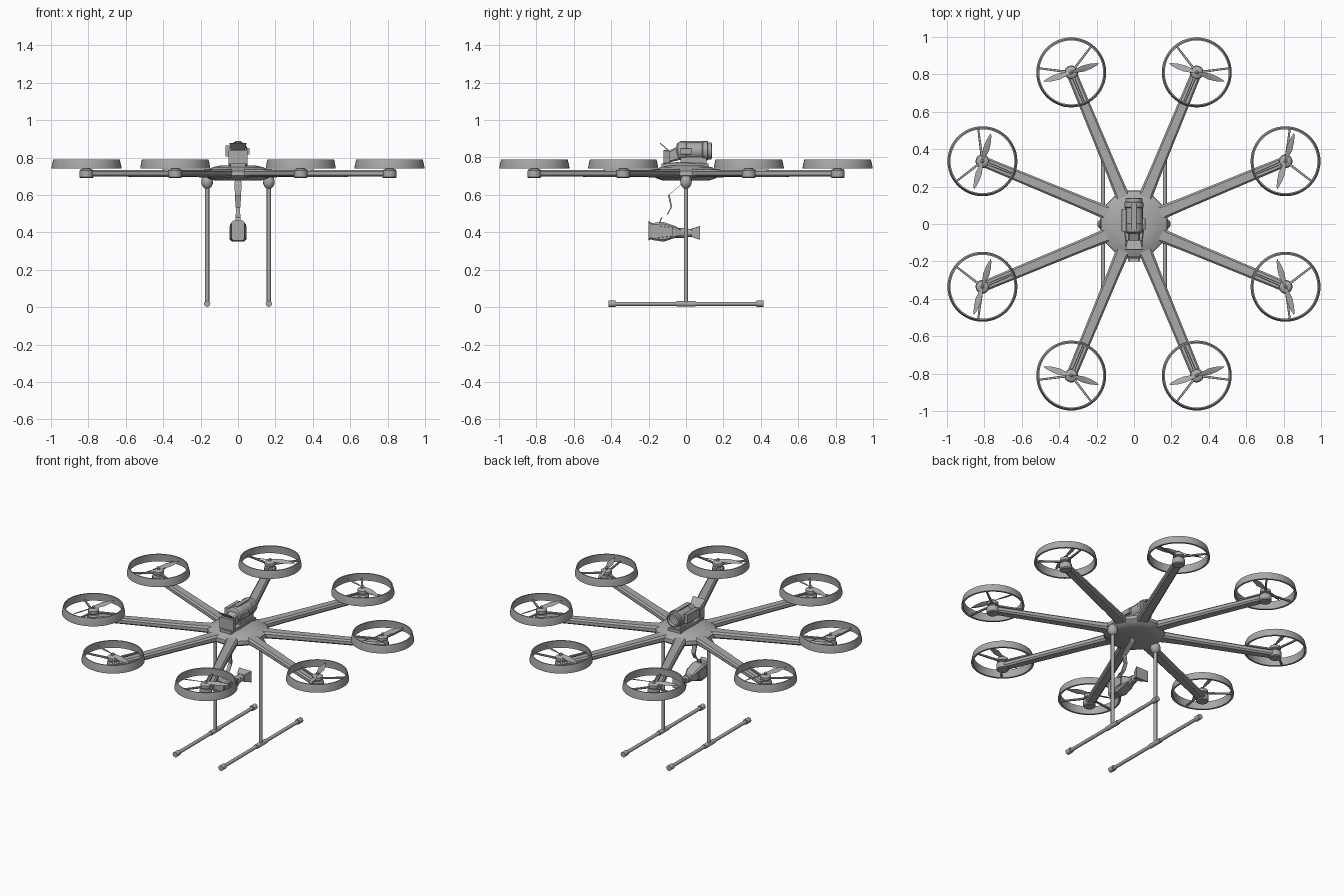
import bpy, bmesh, math
from math import radians, cos, sin, pi
from mathutils import Matrix, Vector

if "Cube" in bpy.data.objects:
    bpy.data.objects.remove(bpy.data.objects["Cube"])

grey = bpy.data.materials.new("mid grey")
grey.diffuse_color = (0.4, 0.4, 0.4, 1)
grey.use_nodes = True
grey.node_tree.nodes["Principled BSDF"].inputs["Base Color"].default_value = grey.diffuse_color


def finish(bm, name, mat=Matrix(), smooth=True):
    bmesh.ops.recalc_face_normals(bm, faces=bm.faces)
    me = bpy.data.meshes.new(name)
    bm.to_mesh(me)
    bm.free()
    me.transform(mat)
    me.materials.append(grey)
    ob = bpy.data.objects.new(name, me)
    bpy.context.collection.objects.link(ob)
    if smooth:
        bpy.ops.object.select_all(action='DESELECT')
        ob.select_set(True)
        bpy.context.view_layer.objects.active = ob
        bpy.ops.object.shade_smooth_by_angle(angle=radians(35))
    return ob


def loft(name, rings, closed=False, mat=Matrix(), smooth=True):
    """Skin a list of equal-length point rings; cap the ends unless closed."""
    bm = bmesh.new()
    vs = [[bm.verts.new(p) for p in r] for r in rings]
    n = len(vs[0])
    for a, b in zip(vs, vs[1:] + (vs[:1] if closed else [])):
        for i in range(n):
            bm.faces.new((a[i], a[(i + 1) % n], b[(i + 1) % n], b[i]))
    if not closed:
        bm.faces.new(vs[0])
        bm.faces.new(vs[-1])
    return finish(bm, name, mat, smooth)


def lathe(name, profile, sides=24, mat=Matrix(), closed=False):
    rings = [[(r * cos(2 * pi * i / sides), r * sin(2 * pi * i / sides), z)
              for i in range(sides)] for r, z in profile]
    return loft(name, rings, closed, mat)


def rod(name, a, b, r, sides=12):
    a, b = Vector(a), Vector(b)
    d = b - a
    m = Matrix.Translation(a) @ d.to_track_quat('Z', 'Y').to_matrix().to_4x4()
    return lathe(name, [(r, 0), (r, d.length)], sides, m)


def rect(w, z0, z1, y, c=0.25):
    """Chamfered rectangle in the xz plane at depth y."""
    k = c * min(w, (z1 - z0) / 2)
    return [(-w + k, y, z0), (w - k, y, z0), (w, y, z0 + k), (w, y, z1 - k),
            (w - k, y, z1), (-w + k, y, z1), (-w, y, z1 - k), (-w, y, z0 + k)]


def body(name, sections, mat=Matrix(), c=0.25):
    return loft(name, [rect(w, z0, z1, y, c) for y, w, z0, z1 in sections],
                mat=mat, smooth=False)


along_y = Matrix.Rotation(radians(-90), 4, 'X')   # lathe axis z -> y

# hub shell
lathe("hub", [(0.13, 0.678), (0.165, 0.69), (0.183, 0.705), (0.18, 0.728),
              (0.14, 0.748), (0.09, 0.758)], 16, Matrix.Rotation(radians(11.25), 4, 'Z'))

# eight arms, each with pod, motor, guard ring, struts and propeller
R = 0.877
for k in range(8):
    ang = radians(22.5 + 45 * k)
    turn = Matrix.Rotation(ang, 4, 'Z')
    place = turn @ Matrix.Translation((R, 0, 0))
    body("arm", [(0.10, 0.046, 0.688, 0.742), (0.19, 0.036, 0.694, 0.737),
                 (0.30, 0.033, 0.696, 0.735), (R, 0.028, 0.698, 0.733)],
         Matrix.Rotation(ang - pi / 2, 4, 'Z'), 0.5)
    lathe("motor_pod", [(0.032, 0.69), (0.037, 0.695), (0.037, 0.73), (0.030, 0.738)], 20, place)
    lathe("motor", [(0.022, 0.735), (0.022, 0.744), (0.033, 0.748), (0.033, 0.766),
                    (0.024, 0.772), (0.010, 0.774), (0.010, 0.785), (0.004, 0.79)], 20, place)
    lathe("guard_ring", [(0.187, 0.741), (0.187, 0.749), (0.178, 0.790), (0.171, 0.790),
                         (0.175, 0.749), (0.175, 0.741)], 48, place, closed=True)
    for s in (60, 180, 300):
        body("guard_strut", [(0.02, 0.007, 0.744, 0.754), (0.178, 0.005, 0.744, 0.754)],
             place @ Matrix.Rotation(radians(s - 90), 4, 'Z'))
    # propeller: two pitched, pointed blades
    x, y = cos(ang), sin(ang)
    if abs(y) > abs(x):
        spin = 18 if x * y < 0 else -18
    else:
        spin = 73 if x * y > 0 or x < 0 else -73
    pm = Matrix.Translation((R * x, R * y, 0.778)) @ Matrix.Rotation(radians(spin), 4, 'Z')
    for half in (0, pi):
        rings = []
        for r, w, tilt in ((0.0, 0.007, 35), (0.03, 0.012, 28), (0.07, 0.018, 20),
                           (0.11, 0.014, 14), (0.14, 0.007, 10), (0.155, 0.001, 8)):
            c, s = cos(radians(tilt)), sin(radians(tilt))
            rings.append([(r, u * c - v * s, u * s + v * c) for u, v in
                          ((-w, 0), (0, -0.0018), (w, 0), (0, 0.0018))])
        loft("propeller_blade", rings, mat=pm @ Matrix.Rotation(half, 4, 'Z'))

# landing gear
for sx in (-1, 1):
    x = 0.165 * sx
    rod("leg", (x, 0, 0.02), (x, 0, 0.68), 0.0115, 16)
    lathe("leg_socket", [(0.013, 0.635), (0.022, 0.643), (0.03, 0.658), (0.031, 0.675),
                         (0.026, 0.69), (0.02, 0.70)], 16, Matrix.Translation((x, 0, 0)))
    rod("skid", (x, -0.41, 0.018), (x, 0.41, 0.018), 0.011)
    rod("skid_joint", (x, -0.05, 0.018), (x, 0.05, 0.018), 0.0145)
    for sy in (-1, 1):
        rod("skid_cap", (x, sy * 0.378, 0.018), (x, sy * 0.415, 0.018), 0.017)

# upper camera: base plate, barrel with bands, front hood with flaps
body("camera_base", [(-0.13, 0.04, 0.745, 0.768), (-0.05, 0.05, 0.745, 0.775),
                     (0.12, 0.045, 0.745, 0.768)])
body("camera_cradle", [(-0.03, 0.035, 0.76, 0.81), (0.11, 0.035, 0.76, 0.81)])
lathe("camera_barrel", [(0.034, -0.05), (0.046, -0.042), (0.05, -0.03), (0.05, 0.0),
                        (0.047, 0.003), (0.047, 0.085), (0.052, 0.09), (0.052, 0.115),
                        (0.046, 0.118), (0.046, 0.135), (0.038, 0.138), (0.034, 0.12),
                        (0.012, 0.115)], 20, Matrix.Translation((0, 0, 0.835)) @ along_y)
body("camera_side_box", [(-0.04, 0.014, 0.805, 0.865), (0.08, 0.014, 0.805, 0.865)],
     Matrix.Translation((-0.054, 0, 0)))
body("camera_side_knob", [(-0.03, 0.01, 0.815, 0.85), (0.03, 0.01, 0.815, 0.85)],
     Matrix.Translation((0.052, 0, 0)))
body("camera_top_rail", [(-0.03, 0.015, 0.878, 0.888), (0.11, 0.015, 0.878, 0.888)])
body("camera_neck", [(-0.085, 0.032, 0.775, 0.84), (-0.04, 0.034, 0.785, 0.86)])
body("camera_hood", [(-0.12, 0.05, 0.765, 0.84), (-0.085, 0.042, 0.77, 0.838)], c=0.1)
loft("hood_flap", [[(-w, -0.14, 0.874), (w, -0.14, 0.874), (w, -0.137, 0.878), (-w, -0.137, 0.878)]
                   if e else
                   [(-w, -0.092, 0.832), (w, -0.092, 0.832), (w, -0.088, 0.837), (-w, -0.088, 0.837)]
                   for e, w in ((0, 0.035), (1, 0.045))], smooth=False)

# hanging bracket: thin zigzag strap
path = [(-0.005, 0.69, 0.016), (-0.02, 0.66, 0.018), (-0.092, 0.60, 0.017),
        (-0.078, 0.535, 0.012), (-0.10, 0.495, 0.012), (-0.13, 0.48, 0.014), (-0.145, 0.44, 0.014)]
loft("hanging_bracket", [[(-w, y - 0.004, z - 0.002), (w, y - 0.004, z - 0.002),
                          (w, y + 0.004, z + 0.002), (-w, y + 0.004, z + 0.002)]
                         for y, z, w in path], smooth=False)

# lower camera: tapered body, flared hood and eyepiece
body("lower_camera_body", [(-0.185, 0.036, 0.36, 0.45), (-0.12, 0.042, 0.35, 0.455),
                           (-0.06, 0.036, 0.37, 0.435), (-0.025, 0.026, 0.38, 0.415)])
body("lower_camera_back", [(-0.2, 0.034, 0.357, 0.462), (-0.183, 0.03, 0.365, 0.45)])
lathe("lower_camera_lens", [(0.026, -0.06), (0.026, -0.005), (0.022, 0.0), (0.022, 0.035)],
      20, Matrix.Translation((0, 0, 0.397)) @ along_y)
body("lower_camera_hood", [(0.03, 0.026, 0.375, 0.42), (0.075, 0.045, 0.36, 0.434)], c=0.05)
for sx in (-1, 1):
    body("lower_camera_side_plate", [(-0.15, 0.004, 0.37, 0.435), (-0.07, 0.004, 0.38, 0.425)],
         Matrix.Translation((0.041 * sx, 0, 0)))
